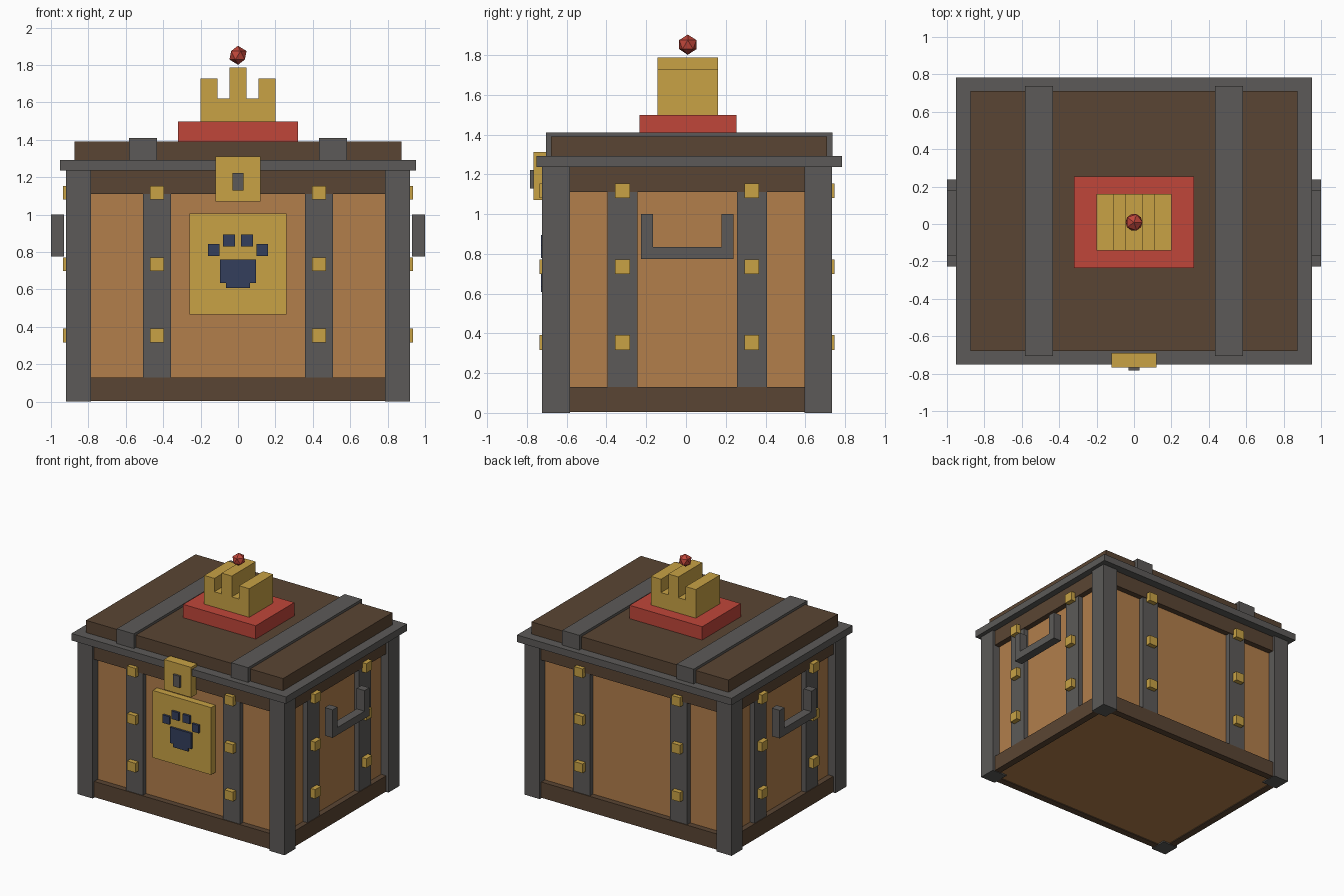
import bpy, bmesh
from mathutils import Matrix, Vector

if "Cube" in bpy.data.objects:
    bpy.data.objects.remove(bpy.data.objects["Cube"])


def material(name, hex_code):
    srgb = [int(hex_code[i:i + 2], 16) / 255 for i in (0, 2, 4)]
    lin = [c / 12.92 if c <= 0.04045 else ((c + 0.055) / 1.055) ** 2.4 for c in srgb]
    m = bpy.data.materials.new(name)
    m.diffuse_color = (*lin, 1)
    m.use_nodes = True
    m.node_tree.nodes["Principled BSDF"].inputs["Base Color"].default_value = m.diffuse_color
    return m


TAN = material("tan wood", "B27E4B")
BROWN = material("dark brown wood", "5A4533")
IRON = material("grey iron", "5C5A58")
GOLD = material("gold", "C8A245")
RED = material("red", "C0463A")
NAVY = material("navy", "343F5C")


def finish(name, bm, mat):
    me = bpy.data.meshes.new(name)
    bm.to_mesh(me)
    bm.free()
    me.materials.append(mat)
    ob = bpy.data.objects.new(name, me)
    bpy.context.collection.objects.link(ob)
    return ob


def boxes(name, mat, *specs):
    """One object from boxes given as (x0, x1, y0, y1, z0, z1)."""
    bm = bmesh.new()
    for x0, x1, y0, y1, z0, z1 in specs:
        centre = Vector((x0 + x1, y0 + y1, z0 + z1)) / 2
        size = Matrix.Diagonal((x1 - x0, y1 - y0, z1 - z0, 1))
        bmesh.ops.create_cube(bm, size=1, matrix=Matrix.Translation(centre) @ size)
    return finish(name, bm, mat)


def span(s, a, b):
    """Range a..b on the positive side, or its mirror image."""
    return (a, b) if s > 0 else (-b, -a)


def shift(r, d):
    return (r[0] + d, r[1] + d)


SIDES = (-1, 1)
CY = 0.006      # centre of the body in y
LY = 0.016      # centre of the lid in y
PX, PY = 0.855, 0.664    # wood panel half sizes


def yspan(s, a, b):
    return shift(span(s, a, b), CY)


# Wooden body
boxes("body", TAN, (-PX, PX, CY - PY, CY + PY, 0.01, 1.24))

# Corner posts
boxes("corner_posts", IRON, *[(*span(sx, 0.785, 0.92), *yspan(sy, 0.59, 0.729), 0, 1.24)
                              for sx in SIDES for sy in SIDES])

# Bottom and top trim bands around the body
for name, z0, z1 in (("bottom_trim", 0.004, 0.13), ("top_trim", 1.11, 1.238)):
    bands = [(-0.88, 0.88, *yspan(s, PY - 0.01, 0.71), z0, z1) for s in SIDES]
    bands += [(*span(s, PX - 0.01, 0.90), CY - 0.69, CY + 0.69, z0, z1) for s in SIDES]
    boxes(name, BROWN, *bands)

# Vertical straps and rivets on all four walls
straps, rivets = [], []
for s in SIDES:
    for t in SIDES:
        straps.append((*span(t, 0.357, 0.507), *yspan(s, PY - 0.01, 0.704), 0.1, 1.14))
        straps.append((*span(s, PX - 0.01, 0.895), *yspan(t, 0.251, 0.402), 0.1, 1.14))
        for z in (0.354, 0.735, 1.117):
            zr = (z - 0.037, z + 0.037)
            rivets.append((*span(t, 0.395, 0.47), *yspan(s, 0.69, 0.742), *zr))
            rivets.append((*span(s, 0.88, 0.935), *yspan(t, 0.287, 0.362), *zr))
boxes("wall_straps", IRON, *straps)
boxes("rivets", GOLD, *rivets)

# U-shaped side handles
for s, name in ((-1, "left_handle"), (1, "right_handle")):
    x = span(s, 0.93, 1.0)
    bm = bmesh.new()
    outline = [(-0.233, 1.0), (-0.233, 0.775), (0.233, 0.775), (0.233, 1.0),
               (0.172, 1.0), (0.172, 0.835), (-0.172, 0.835), (-0.172, 1.0)]
    face = bm.faces.new([bm.verts.new((x[0], y + CY, z)) for y, z in outline])
    ext = bmesh.ops.extrude_face_region(bm, geom=[face])
    bmesh.ops.translate(bm, vec=(x[1] - x[0], 0, 0),
                        verts=[v for v in ext["geom"] if isinstance(v, bmesh.types.BMVert)])
    bmesh.ops.recalc_face_normals(bm, faces=bm.faces)
    finish(name, bm, IRON)

# Lid: iron rim, wooden top, two straps
boxes("lid_rim", IRON, (-0.953, 0.953, LY - 0.768, LY + 0.768, 1.236, 1.292))
boxes("lid_top", BROWN, (-0.875, 0.875, LY - 0.694, LY + 0.694, 1.28, 1.39))
boxes("lid_straps", IRON, *[(*span(s, 0.432, 0.584), LY - 0.721, LY + 0.721, 1.285, 1.41)
                            for s in SIDES])

# Front plate with paw mark
boxes("front_plate", GOLD, (-0.26, 0.26, -0.712, -0.65, 0.465, 1.005))
paw = [(-0.095, 0.095, 0.634, 0.76), (-0.065, 0.065, 0.607, 0.64)]
for s in SIDES:
    paw += [(*span(s, 0.1, 0.16), 0.778, 0.842), (*span(s, 0.017, 0.08), 0.83, 0.895)]
boxes("paw_mark", NAVY, *[(a, b, -0.729, -0.705, c, d) for a, b, c, d in paw])

# Lock plate and keyhole block
boxes("lock_plate", GOLD, (-0.12, 0.12, -0.767, -0.69, 1.07, 1.312))
boxes("keyhole", IRON, (-0.03, 0.03, -0.784, -0.75, 1.128, 1.222))

# Cushion and crown on the lid
boxes("cushion", RED, (-0.322, 0.322, 0.01 - 0.245, 0.01 + 0.245, 1.38, 1.497))
bm = bmesh.new()
half = [(0.045, 1.787), (0.045, 1.62), (0.11, 1.62), (0.11, 1.727), (0.2, 1.727), (0.2, 1.49)]
profile = half + [(-x, z) for x, z in reversed(half)]
face = bm.faces.new([bm.verts.new((x, 0.009 - 0.152, z)) for x, z in profile])
ext = bmesh.ops.extrude_face_region(bm, geom=[face])
bmesh.ops.translate(bm, vec=(0, 0.304, 0),
                    verts=[v for v in ext["geom"] if isinstance(v, bmesh.types.BMVert)])
bmesh.ops.recalc_face_normals(bm, faces=bm.faces)
finish("crown", bm, GOLD)

# Faceted gem floating above the crown
bm = bmesh.new()
bmesh.ops.create_icosphere(bm, subdivisions=1, radius=0.051,
                           matrix=Matrix.Translation((0, 0.009, 1.852)))
finish("gem", bm, RED)
